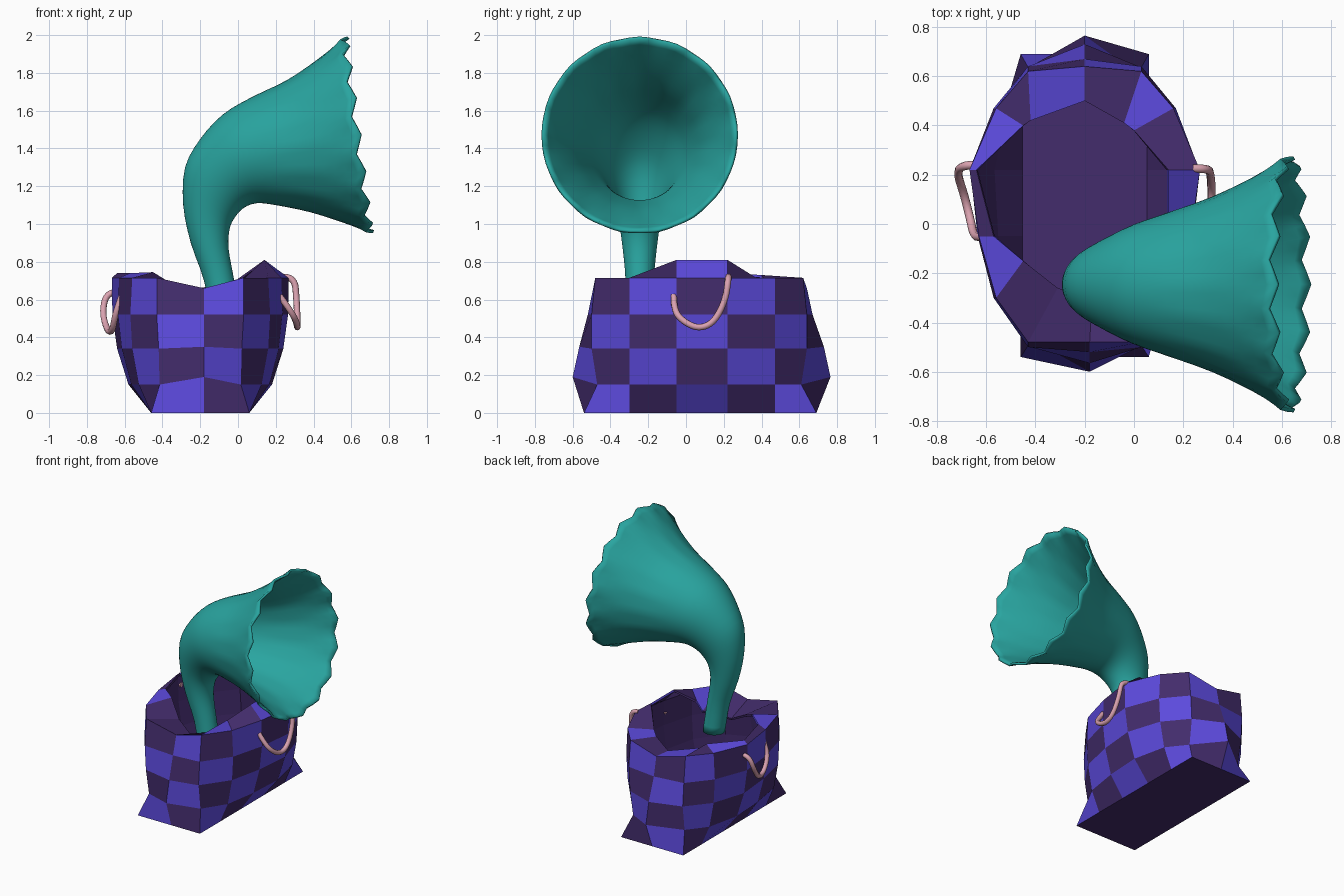
import bpy, bmesh, math
from mathutils import Vector

if "Cube" in bpy.data.objects:
    bpy.data.objects.remove(bpy.data.objects["Cube"])


def material(name, rgb):
    m = bpy.data.materials.new(name)
    m.diffuse_color = (*rgb, 1)
    m.use_nodes = True
    m.node_tree.nodes["Principled BSDF"].inputs["Base Color"].default_value = m.diffuse_color
    return m


BLUE = material("violet_blue", (0.107, 0.068, 0.72))
PURPLE = material("dark_purple", (0.056, 0.025, 0.150))
TEAL = material("teal", (0.022, 0.376, 0.352))
PINK = material("dusty_pink", (0.70, 0.36, 0.43))


def make_object(name, bm, mats):
    bmesh.ops.recalc_face_normals(bm, faces=bm.faces)
    me = bpy.data.meshes.new(name)
    bm.to_mesh(me)
    bm.free()
    for m in mats:
        me.materials.append(m)
    ob = bpy.data.objects.new(name, me)
    bpy.context.collection.objects.link(ob)
    return ob


def bridge(bm, a, b):
    n = len(a)
    return [bm.faces.new((a[i], a[(i + 1) % n], b[(i + 1) % n], b[i])) for i in range(n)]


# --- Checkered bag: rings of 14 points, starting at the front middle ---
CX = -0.2
heights = [0.0, 0.15, 0.34, 0.52, 0.715]
mid_z = [0.0, 0.19, 0.35, 0.52, 0.66]
corner_x = [0.26, 0.215, 0.22, 0.23, 0.23]
near_x = [0.26, 0.325, 0.36, 0.37, 0.36]
wide_front = [0.26, 0.365, 0.415, 0.435, 0.43]
wide_back = [0.26, 0.38, 0.44, 0.465, 0.468]
front_y = [-0.54, -0.47, -0.50, -0.50, -0.48]
back_y = [0.69, 0.61, 0.64, 0.64, 0.62]
front_mid_y = [-0.54, -0.60, -0.565, -0.52, -0.48]
back_mid_y = [0.69, 0.765, 0.73, 0.67, 0.64]


def bag_ring(k):
    z = heights[k]
    side = [(corner_x[k], front_y[k]), (near_x[k], -0.3), (wide_front[k], -0.05),
            (wide_back[k], 0.22), (near_x[k], 0.47), (corner_x[k], back_y[k])]
    pts = [(CX + 0.02, front_mid_y[k], mid_z[k])]
    pts += [(CX + x, y, z) for x, y in side]
    pts += [(CX, back_mid_y[k], mid_z[k])]
    pts += [(CX - x, y, z) for x, y in reversed(side)]
    return pts


# Folded rim around the opening, with a raised flap on the right
fold = [(-0.17, -0.30, 0.58), (0.0, -0.20, 0.63), (0.03, -0.17, 0.71), (0.14, -0.05, 0.81),
        (0.14, 0.22, 0.81), (0.0, 0.38, 0.71), (-0.04, 0.41, 0.68), (-0.2, 0.50, 0.65),
        (-0.42, 0.42, 0.70), (-0.45, 0.40, 0.73), (-0.64, 0.22, 0.74), (-0.57, -0.05, 0.74),
        (-0.45, -0.15, 0.745), (-0.31, -0.26, 0.66)]

bm = bmesh.new()
rings = [[bm.verts.new(p) for p in pts] for pts in [bag_ring(k) for k in range(5)] + [fold]]
for r in range(5):
    for i, f in enumerate(bridge(bm, rings[r], rings[r + 1])):
        f.material_index = 0 if (i + r) % 2 and (r, i) != (4, 13) else 1
bm.faces.new(rings[0][::-1]).material_index = 1
bag = make_object("bag", bm, [BLUE, PURPLE, PURPLE])
lining = bag.modifiers.new("lining", 'SOLIDIFY')
lining.thickness = 0.015
lining.offset = -1
lining.material_offset = 2

# --- Horn: rings spanned by outer and inner bend points (x, z), plus half width ---
HY = -0.245
stations = [(-0.14, 0.48, 0.015, 0.48, 0.075), (-0.18, 0.70, -0.02, 0.70, 0.075),
            (-0.25, 0.90, -0.05, 0.87, 0.092), (-0.29, 1.10, -0.045, 0.97, 0.115),
            (-0.28, 1.30, -0.02, 1.03, 0.15), (-0.20, 1.45, 0.03, 1.085, 0.195),
            (-0.08, 1.58, 0.10, 1.11, 0.245), (0.07, 1.67, 0.20, 1.10, 0.29),
            (0.26, 1.76, 0.38, 1.065, 0.355), (0.42, 1.87, 0.55, 1.01, 0.435),
            (0.56, 1.99, 0.695, 0.95, 0.52)]
SEG, STEPS, LOBES = 64, 3, 16


def spline(a, b, c, d, t):
    return [0.5 * (2 * q + (r - p) * t + (2 * p - 5 * q + 4 * r - s) * t * t
                   + (3 * q - p - 3 * r + s) * t ** 3) for p, q, r, s in zip(a, b, c, d)]


sections = []
last = len(stations) - 1
for i in range(last):
    quad = [stations[min(max(i + o, 0), last)] for o in (-1, 0, 1, 2)]
    sections += [spline(*quad, s / STEPS) for s in range(STEPS)]
sections.append(stations[-1])

bm = bmesh.new()
prev = None
for k, (ox, oz, ix, iz, w) in enumerate(sections):
    outer, inner = Vector((ox, HY, oz)), Vector((ix, HY, iz))
    mid, up = (outer + inner) / 2, (outer - inner) / 2
    axis = Vector((up.z, 0, -up.x)).normalized()
    # Shallow flutes lead to the wavy rim
    t = max(0.0, (k / (len(sections) - 1) - 0.70) / 0.30)
    ring = []
    for j in range(SEG):
        a = 2 * math.pi * j / SEG
        wave = math.cos(LOBES * a)
        grow = 1 + 0.028 * t * (1 - t) * wave
        p = mid + up * math.cos(a) * grow + Vector((0, w * math.sin(a) * grow, 0))
        ring.append(bm.verts.new(p + axis * 0.02 * t ** 4 * wave))
    if prev:
        bridge(bm, prev, ring)
    prev = ring
horn = make_object("horn", bm, [TEAL])
wall = horn.modifiers.new("wall", 'SOLIDIFY')
wall.thickness = 0.016
wall.offset = -1
bpy.context.view_layer.objects.active = horn
horn.select_set(True)
bpy.ops.object.shade_smooth_by_angle(angle=math.radians(50))
horn.select_set(False)


# --- Cord handles hanging on each side ---
def handle(name, pts):
    cu = bpy.data.curves.new(name, 'CURVE')
    cu.dimensions = '3D'
    cu.bevel_depth = 0.017
    cu.bevel_resolution = 2
    cu.use_fill_caps = True
    sp = cu.splines.new('NURBS')
    sp.points.add(len(pts) - 1)
    for p, co in zip(sp.points, pts):
        p.co = (*co, 1)
    sp.use_endpoint_u = True
    sp.order_u = 3
    sp.resolution_u = 5
    cu.materials.append(PINK)
    ob = bpy.data.objects.new(name, cu)
    bpy.context.collection.objects.link(ob)
    bpy.context.view_layer.objects.active = ob
    ob.select_set(True)
    bpy.ops.object.convert(target='MESH')
    bpy.ops.object.shade_smooth_by_angle(angle=math.radians(50))
    bpy.context.object.select_set(False)


handle("right_handle", [(0.24, 0.225, 0.72), (0.30, 0.225, 0.72), (0.31, 0.21, 0.60), (0.315, 0.15, 0.48),
                        (0.315, 0.07, 0.445), (0.31, -0.01, 0.48), (0.28, -0.065, 0.54), (0.22, -0.065, 0.62)])
handle("left_handle", [(-0.64, 0.24, 0.64), (-0.695, 0.24, 0.64), (-0.72, 0.21, 0.53), (-0.69, 0.12, 0.43),
                       (-0.665, 0.02, 0.43), (-0.65, -0.05, 0.52), (-0.62, -0.055, 0.61), (-0.60, -0.05, 0.66)])
